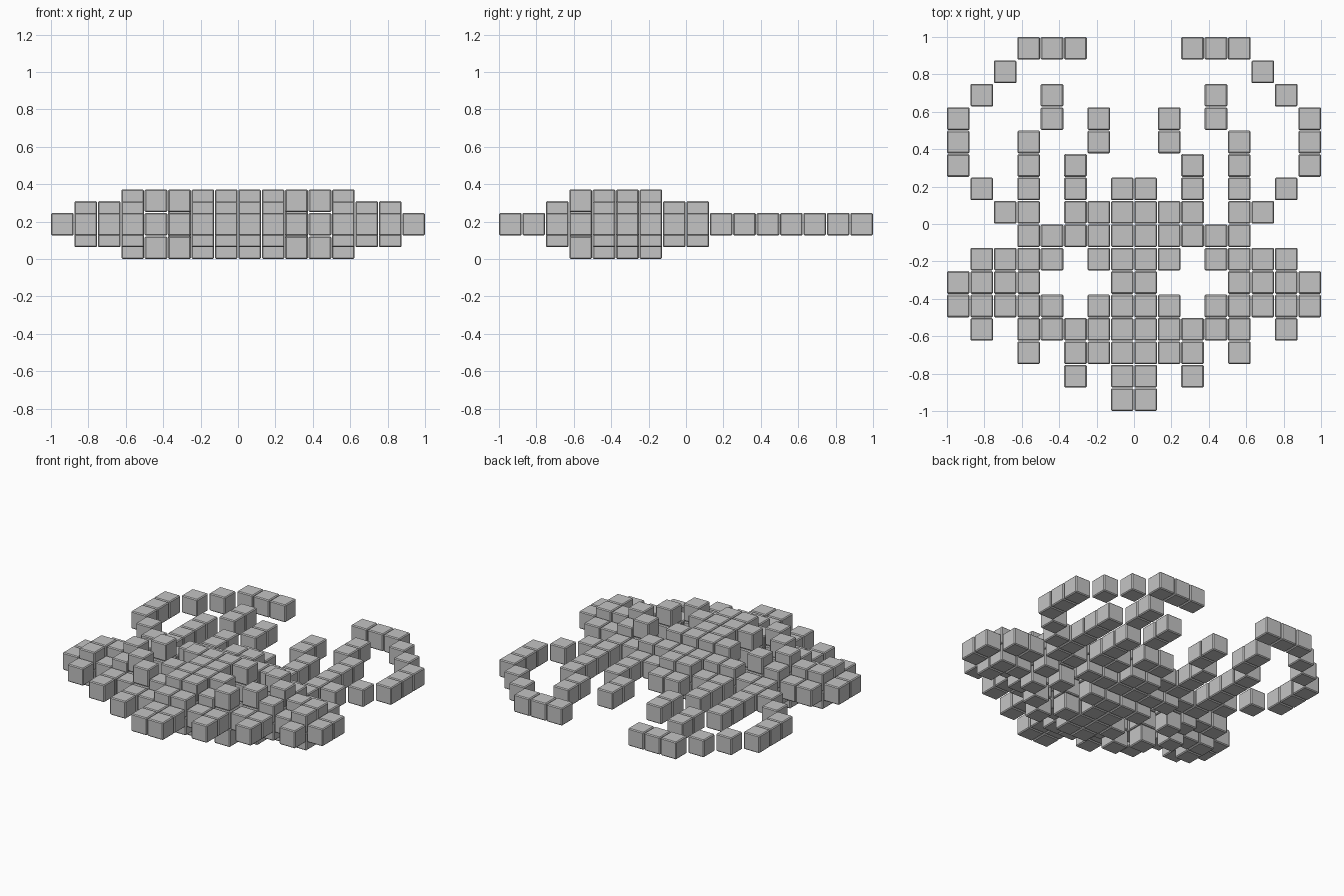
import bpy, bmesh
from mathutils import Matrix, Vector

if "Cube" in bpy.data.objects:
    bpy.data.objects.remove(bpy.data.objects["Cube"])

PITCH = 0.1252      # spacing of the blocks
SIZE = 0.121        # edge of one block
MID = 0.1865        # height of the middle plane

grey = bpy.data.materials.new("light grey")
grey.diffuse_color = (0.55, 0.55, 0.55, 1)
grey.use_nodes = True
grey.node_tree.nodes["Principled BSDF"].inputs["Base Color"].default_value = grey.diffuse_color

# Left half of the block plan, back row first; digits are blocks stacked per cell
PLAN = [
    "...111..",
    "..1.....",
    ".1..1...",
    "1...1.1.",
    "1..1..1.",
    "1..1.1..",
    ".1.1.1.1",
    "..11.112",
    "...11222",
    ".1123.33",
    "1223...3",
    "12123.33",
    ".1.11323",
    "...1.112",
    ".....1.1",
    ".......1",
]


def part_of(row, col):
    """Sort a cell into a named part."""
    if row == 0 or (row <= 7 and col <= 2):
        return "curved_arms"
    if row <= 6 and col < 7:
        return "rear_prongs"
    if row >= 9 and col <= 3:
        return "side_wings"
    if row >= 14:
        return "front_tips"
    return "body"


def add_block(bm, x, y, z):
    m = Matrix.Translation(Vector((x, y, z))) @ Matrix.Scale(SIZE, 4)
    bmesh.ops.create_cube(bm, size=1, matrix=m)


parts = {}
for row, line in enumerate(PLAN):
    for col, digit in enumerate(line):
        if digit == ".":
            continue
        bm = parts.setdefault(part_of(row, col), bmesh.new())
        n = int(digit)
        x, y = (col - 7.5) * PITCH, (7.5 - row) * PITCH
        for k in range(n):
            z = MID + (k - (n - 1) / 2) * PITCH
            for side in (1, -1):          # mirrored halves
                add_block(bm, side * x, y, z)

for name, bm in parts.items():
    # small chamfer on every block
    bmesh.ops.bevel(bm, geom=bm.edges[:], offset=0.006, segments=1,
                    affect='EDGES', profile=0.5)
    mesh = bpy.data.meshes.new(name)
    bm.to_mesh(mesh)
    bm.free()
    mesh.materials.append(grey)
    bpy.context.collection.objects.link(bpy.data.objects.new(name, mesh))
